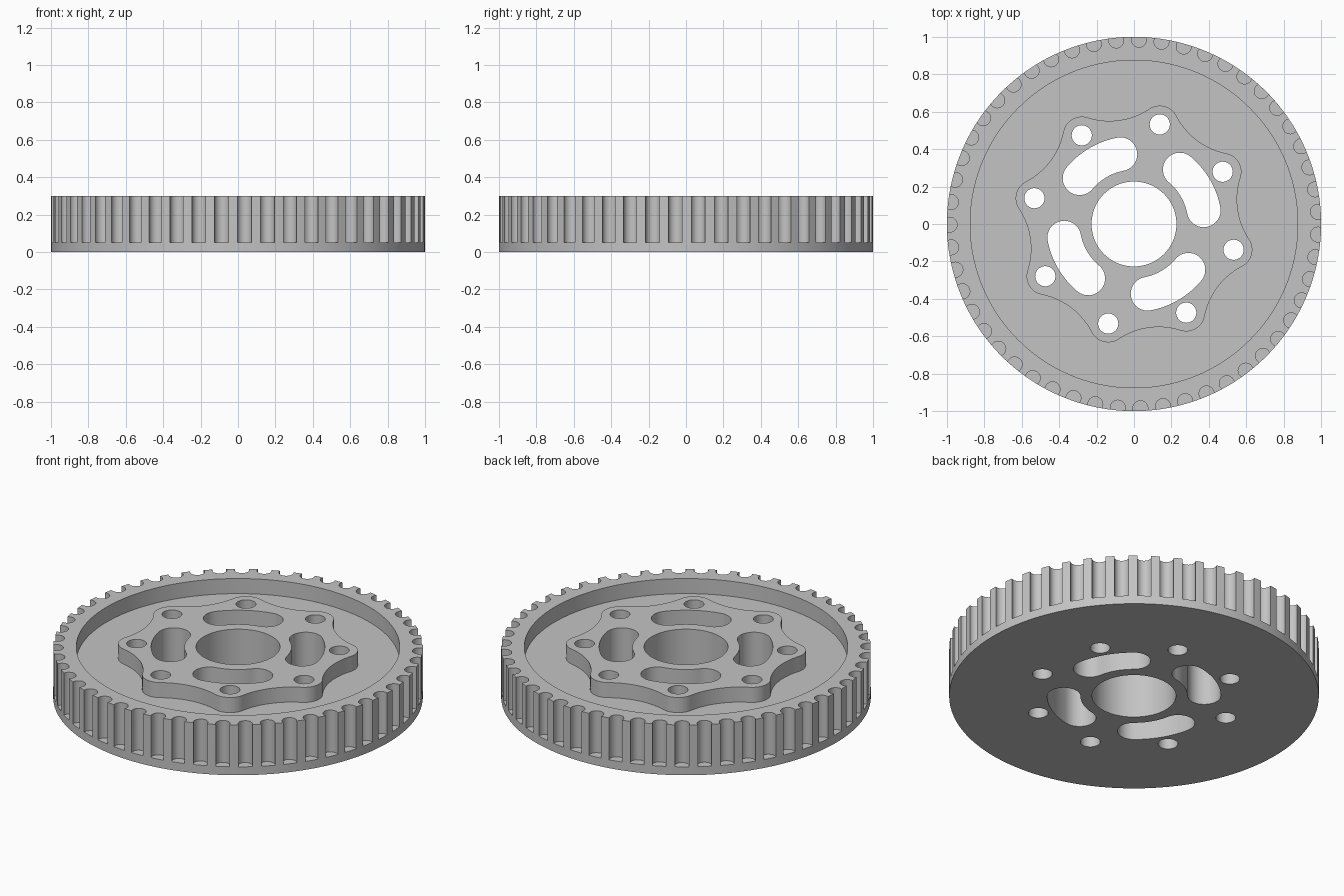
import bpy, bmesh, math
from math import sin, cos, radians, pi, tau
from mathutils import Vector

cube = bpy.data.objects.get("Cube")
if cube:
    bpy.data.objects.remove(cube)

HEIGHT, FLANGE, FLOOR = 0.30, 0.05, 0.21
TEETH = 51


def polar(r, a):
    return Vector((r * cos(a), r * sin(a)))


def arc(center, r, a0, a1, n):
    """Points along an arc, both ends included."""
    return [center + polar(r, a0 + (a1 - a0) * i / n) for i in range(n + 1)]


def circle(center, r, n):
    return arc(center, r, 0, tau, n)[:-1]


def prisms(name, outlines, z0, z1):
    """One object made of upright prisms, one per outline."""
    bm = bmesh.new()
    for pts in outlines:
        low = [bm.verts.new((p.x, p.y, z0)) for p in pts]
        high = [bm.verts.new((p.x, p.y, z1)) for p in pts]
        bm.faces.new(low[::-1])
        bm.faces.new(high)
        for i in range(len(pts)):
            j = (i + 1) % len(pts)
            bm.faces.new((low[i], low[j], high[j], high[i]))
    bmesh.ops.recalc_face_normals(bm, faces=bm.faces)
    mesh = bpy.data.meshes.new(name)
    bm.to_mesh(mesh)
    bm.free()
    obj = bpy.data.objects.new(name, mesh)
    bpy.context.collection.objects.link(obj)
    return obj


def combine(target, tool, operation):
    """Apply a boolean and discard the tool object."""
    tool.hide_render = True
    mod = target.modifiers.new(operation, 'BOOLEAN')
    mod.operation, mod.object, mod.solver = operation, tool, 'EXACT'
    bpy.context.view_layer.objects.active = target
    bpy.ops.object.modifier_apply(modifier=mod.name)
    bpy.data.objects.remove(tool)


def slot(a0, a1, r, half):
    """Kidney-shaped slot following a circle around the axis."""
    zero = Vector((0, 0))
    return (arc(zero, r + half, a0, a1, 20)[:-1]
            + arc(polar(r, a1), half, a1, a1 + pi, 16)[:-1]
            + arc(zero, r - half, a1, a0, 20)[:-1]
            + arc(polar(r, a0), half, a0 + pi, a0 + tau, 16)[:-1])


def lobed_outline(angles, r, bump, valley):
    """Round lobes at the bolt holes, blended by tangent hollow arcs."""
    half = pi / len(angles)
    x, y = r * cos(half), r * sin(half)
    k = valley - bump
    dist = (x * x + y * y - k * k) / (2 * (x - k))
    hollow = dist - valley
    lean = math.atan2(y, dist - x)      # direction from hollow centre to lobe
    pts = []
    for a in angles:
        swing = half + lean
        pts += arc(polar(r, a), bump, a - swing, a + swing, 20)[:-1]
        mid = a + half
        pts += arc(polar(dist, mid), hollow, mid + pi + lean, mid + pi - lean, 14)[:-1]
    return pts


ORIGIN = Vector((0, 0))
bolts = [radians(30.5 + 45 * i) for i in range(8)]

# Solid disc
pulley = prisms("toothed_pulley", [circle(ORIGIN, 1, 204)], 0, HEIGHT)

# Round belt grooves, stopping above the flange
grooves = [circle(polar(0.985, radians(-88) + tau * i / TEETH), 0.04, 24)
           for i in range(TEETH)]
combine(pulley, prisms("groove_cutter", grooves, FLANGE, 0.4), 'DIFFERENCE')

# Recessed web with the lobed hub left standing
recess = prisms("recess_cutter", [circle(ORIGIN, 0.875, 160)], FLOOR, 0.4)
lobes = lobed_outline(bolts, 0.55, 0.1, 0.56)
combine(recess, prisms("hub", [lobes], 0.1, 0.5), 'DIFFERENCE')
combine(pulley, recess, 'DIFFERENCE')

# Shaft bore, bolt holes and kidney slots
bores = [circle(ORIGIN, 0.227, 80)]
bores += [circle(polar(0.55, a), 0.054, 32) for a in bolts]
bores += [slot(radians(11 + 90 * i), radians(50 + 90 * i), 0.38, 0.09)
          for i in range(4)]
combine(pulley, prisms("bore_cutter", bores, -0.1, 0.4), 'DIFFERENCE')

# Grey finish
grey = (0.55, 0.55, 0.55, 1)
mat = bpy.data.materials.new("plain grey")
mat.use_nodes = True
mat.diffuse_color = grey
mat.node_tree.nodes["Principled BSDF"].inputs["Base Color"].default_value = grey
pulley.data.materials.clear()
pulley.data.materials.append(mat)
for face in pulley.data.polygons:
    face.material_index = 0

bpy.ops.object.select_all(action='DESELECT')
pulley.select_set(True)
bpy.context.view_layer.objects.active = pulley
bpy.ops.object.shade_smooth_by_angle(angle=radians(30))
